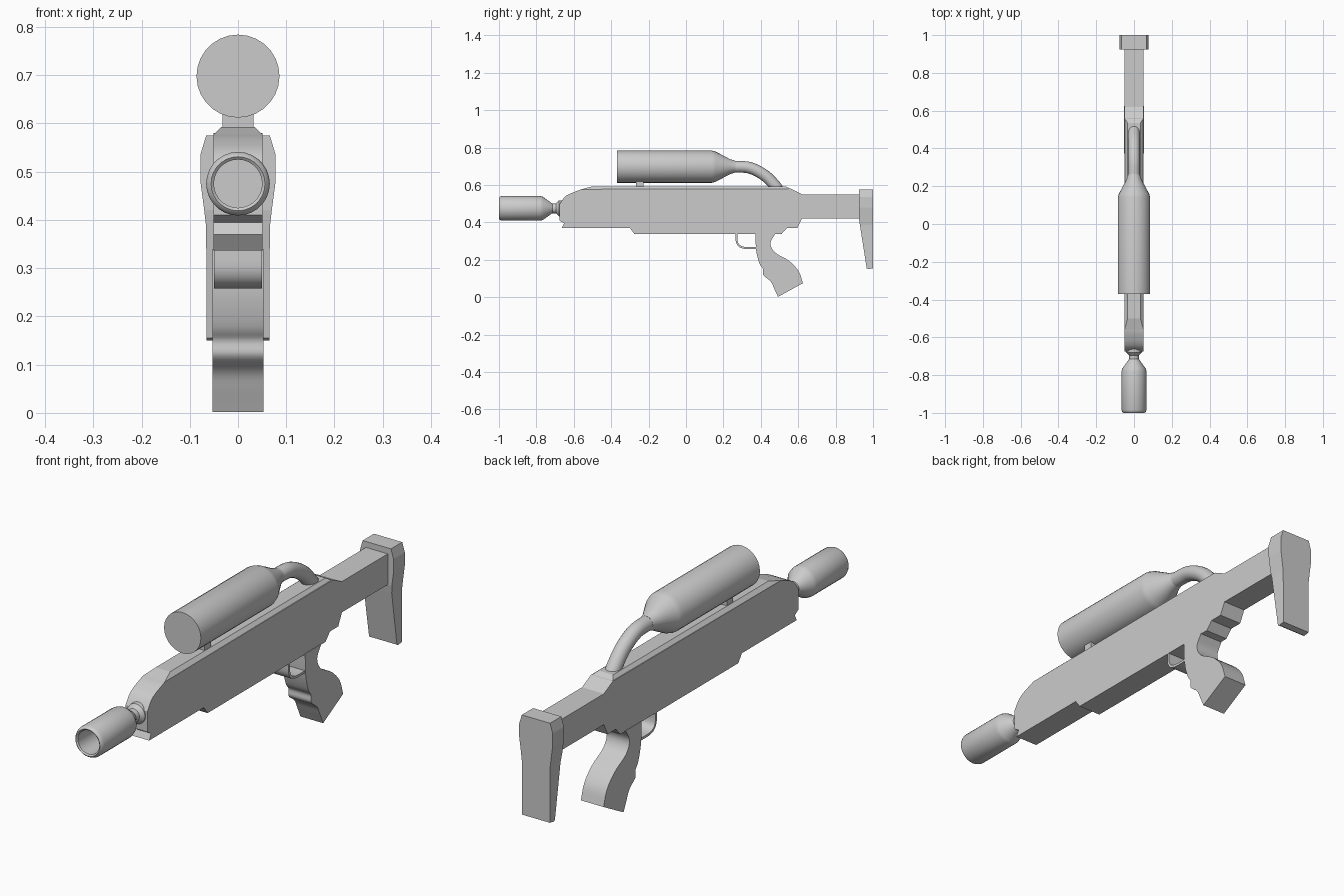
import bpy, bmesh
from math import sin, cos, pi
from mathutils import Vector

if "Cube" in bpy.data.objects:
    bpy.data.objects.remove(bpy.data.objects["Cube"])


def finish(name, bm, smooth=None):
    bmesh.ops.recalc_face_normals(bm, faces=bm.faces)
    me = bpy.data.meshes.new(name)
    bm.to_mesh(me)
    bm.free()
    ob = bpy.data.objects.new(name, me)
    bpy.context.collection.objects.link(ob)
    if smooth:
        bpy.ops.object.select_all(action='DESELECT')
        ob.select_set(True)
        bpy.context.view_layer.objects.active = ob
        bpy.ops.object.shade_smooth_by_angle(angle=smooth)
    return ob


def loft(name, rings, smooth=None):
    """Skin a list of equal-length point rings and cap both ends."""
    bm = bmesh.new()
    vs = [[bm.verts.new(p) for p in r] for r in rings]
    n = len(vs[0])
    for a, b in zip(vs, vs[1:]):
        for i in range(n):
            j = (i + 1) % n
            bm.faces.new((a[i], a[j], b[j], b[i]))
    bm.faces.new(vs[0])
    bm.faces.new(vs[-1])
    return finish(name, bm, smooth)


def slab(name, profile, hw, smooth=None):
    """Extrude a (y, z) side profile symmetrically across x."""
    return loft(name, [[(s * hw, y, z) for y, z in profile] for s in (-1, 1)], smooth)


def turned(name, profile, zc, n=28):
    """Lathe (y, radius) stations around a lengthwise axis at height zc."""
    return loft(name, [[(r * cos(2 * pi * i / n), y, zc + r * sin(2 * pi * i / n))
                        for i in range(n)] for y, r in profile], 0.6)


def spline(pts, steps=5):
    """Catmull-Rom curve through the points."""
    p = [Vector(q) for q in pts]
    p = [p[0] * 2 - p[1]] + p + [p[-1] * 2 - p[-2]]
    out = []
    for a, b, c, d in zip(p, p[1:], p[2:], p[3:]):
        for k in range(steps):
            t = k / steps
            out.append(0.5 * (2 * b + (c - a) * t + (2 * a - 5 * b + 4 * c - d) * t * t
                              + (3 * b - a - 3 * c + d) * t ** 3))
    return out + [p[-2]]


# Main body with stepped underside and stock arm
nose = [tuple(p) for p in spline([(-0.676, 0.497), (-0.64, 0.543), (-0.56, 0.577)], 3)]
slab("body", nose + [
    (0.56, 0.58), (0.62, 0.55), (0.94, 0.55), (0.94, 0.42), (0.62, 0.42),
    (0.595, 0.37), (0.54, 0.37), (0.51, 0.337), (-0.275, 0.337), (-0.30, 0.37),
    (-0.665, 0.37), (-0.652, 0.395), (-0.676, 0.41)], 0.051, 0.45)

# Bevelled ridge along the top of the body
loft("top_ridge", [[(-w, y0, z), (w, y0, z), (w, y1, z), (-w, y1, z)]
                   for w, y0, y1, z in ((0.05, -0.56, 0.56, 0.577),
                                        (0.034, -0.50, 0.535, 0.593))])

# Grip: curved back, scalloped front
back = spline([(0.478, 0.34), (0.452, 0.29), (0.475, 0.24), (0.55, 0.195),
               (0.602, 0.14), (0.625, 0.075)], 4)
front = spline([(0.492, 0.002), (0.472, 0.045), (0.452, 0.085), (0.413, 0.118),
                (0.412, 0.150), (0.393, 0.18), (0.375, 0.25), (0.372, 0.34)], 4)
slab("grip", [tuple(p) for p in back + front], 0.053, 0.6)

# Trigger guard strap
outer = spline([(0.265, 0.34), (0.267, 0.295), (0.285, 0.268), (0.32, 0.258), (0.38, 0.258)], 4)
inner = spline([(0.275, 0.34), (0.277, 0.297), (0.291, 0.277), (0.322, 0.268), (0.38, 0.268)], 4)
slab("trigger_guard", [tuple(p) for p in outer + inner[::-1]], 0.05, 0.6)

# Butt plate: width and depth change with height
loft("butt_plate", [[(-w, y0, z), (w, y0, z), (w, 1.0, zb), (-w, 1.0, zb)]
                    for z, zb, w, y0 in ((0.575, 0.575, 0.066, 0.925), (0.535, 0.535, 0.078, 0.925),
                                         (0.48, 0.48, 0.078, 0.925), (0.42, 0.42, 0.070, 0.925),
                                         (0.385, 0.385, 0.066, 0.930), (0.155, 0.165, 0.065, 0.966),
                                         (0.15, 0.155, 0.065, 0.975))])

# Hollow muzzle on a narrow neck
turned("muzzle", [(-0.64, 0.045), (-0.68, 0.042), (-0.695, 0.027), (-0.715, 0.026),
                  (-0.765, 0.062), (-0.78, 0.066), (-0.985, 0.066), (-0.995, 0.062),
                  (-1.0, 0.056), (-0.995, 0.050), (-0.80, 0.050)], 0.475)

# Gas tank with tapered shoulder
turned("tank", [(-0.37, 0.086), (0.14, 0.086), (0.16, 0.080), (0.235, 0.040),
                (0.265, 0.031)], 0.698)

# Curved hose from the tank into the body
path = spline([(0.25, 0.698), (0.34, 0.692), (0.42, 0.652), (0.475, 0.598), (0.505, 0.555)], 5)
rings = []
for i, p in enumerate(path):
    t = (path[min(i + 1, len(path) - 1)] - path[max(i - 1, 0)]).normalized()
    rings.append([(0.031 * cos(a), p.x - t.y * 0.031 * sin(a), p.y + t.x * 0.031 * sin(a))
                  for a in (2 * pi * k / 20 for k in range(20))])
loft("hose", rings, 0.6)

# Block supporting the tank
slab("tank_mount", [(-0.268, 0.58), (-0.226, 0.58), (-0.226, 0.64), (-0.268, 0.64)], 0.032)
